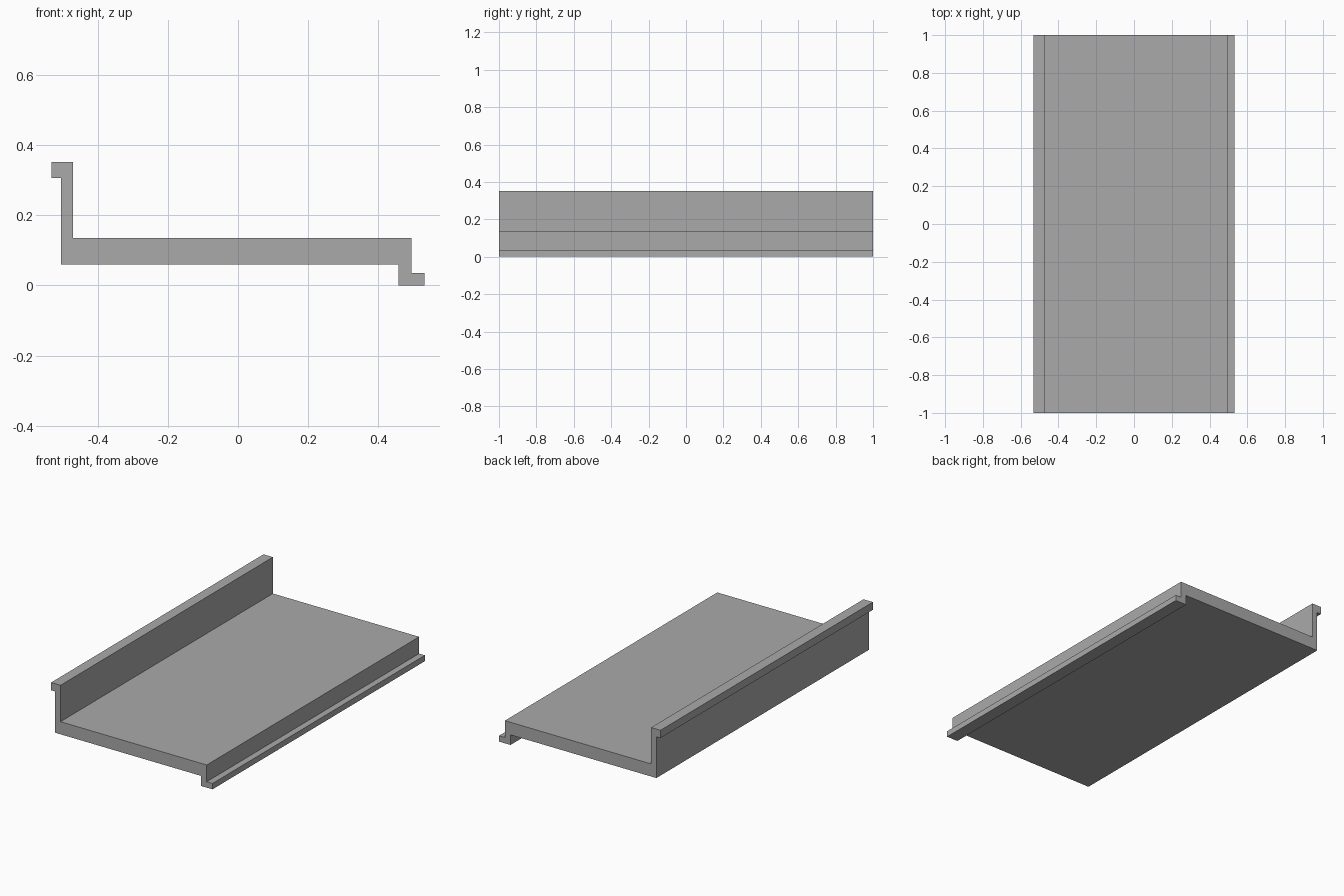
import bpy
import bmesh

cube = bpy.data.objects.get("Cube")
if cube:
    bpy.data.objects.remove(cube, do_unlink=True)

# Plain grey material
GREY = (0.4, 0.4, 0.4, 1.0)
grey = bpy.data.materials.new("plain_grey")
grey.use_nodes = True
grey.diffuse_color = GREY
grey.node_tree.nodes["Principled BSDF"].inputs["Base Color"].default_value = GREY

LENGTH = 2.0

# Cross-section (x, z), anticlockwise seen from the front
PROFILE = [
    (-0.505, 0.06), (0.457, 0.06), (0.457, 0.0), (0.532, 0.0),   # underside and foot
    (0.532, 0.035), (0.494, 0.035), (0.494, 0.135),              # lower lip
    (-0.47, 0.135), (-0.47, 0.352),                              # deck and wall
    (-0.532, 0.352), (-0.532, 0.306), (-0.505, 0.306),           # upper lip
]


def extrude_profile(name, profile, length, material):
    """Extrude an x-z outline along y, centred on y = 0."""
    bm = bmesh.new()
    front = bm.faces.new([bm.verts.new((x, -length / 2, z)) for x, z in profile])
    result = bmesh.ops.extrude_face_region(bm, geom=[front], use_keep_orig=True)
    moved = [v for v in result["geom"] if isinstance(v, bmesh.types.BMVert)]
    bmesh.ops.translate(bm, verts=moved, vec=(0, length, 0))
    bmesh.ops.recalc_face_normals(bm, faces=bm.faces)
    mesh = bpy.data.meshes.new(name)
    bm.to_mesh(mesh)
    bm.free()
    mesh.materials.append(material)
    obj = bpy.data.objects.new(name, mesh)
    bpy.context.collection.objects.link(obj)
    return obj


# Flat deck with a raised wall on one edge and a stepped foot on the other
extrude_profile("channel_panel", PROFILE, LENGTH, grey)
